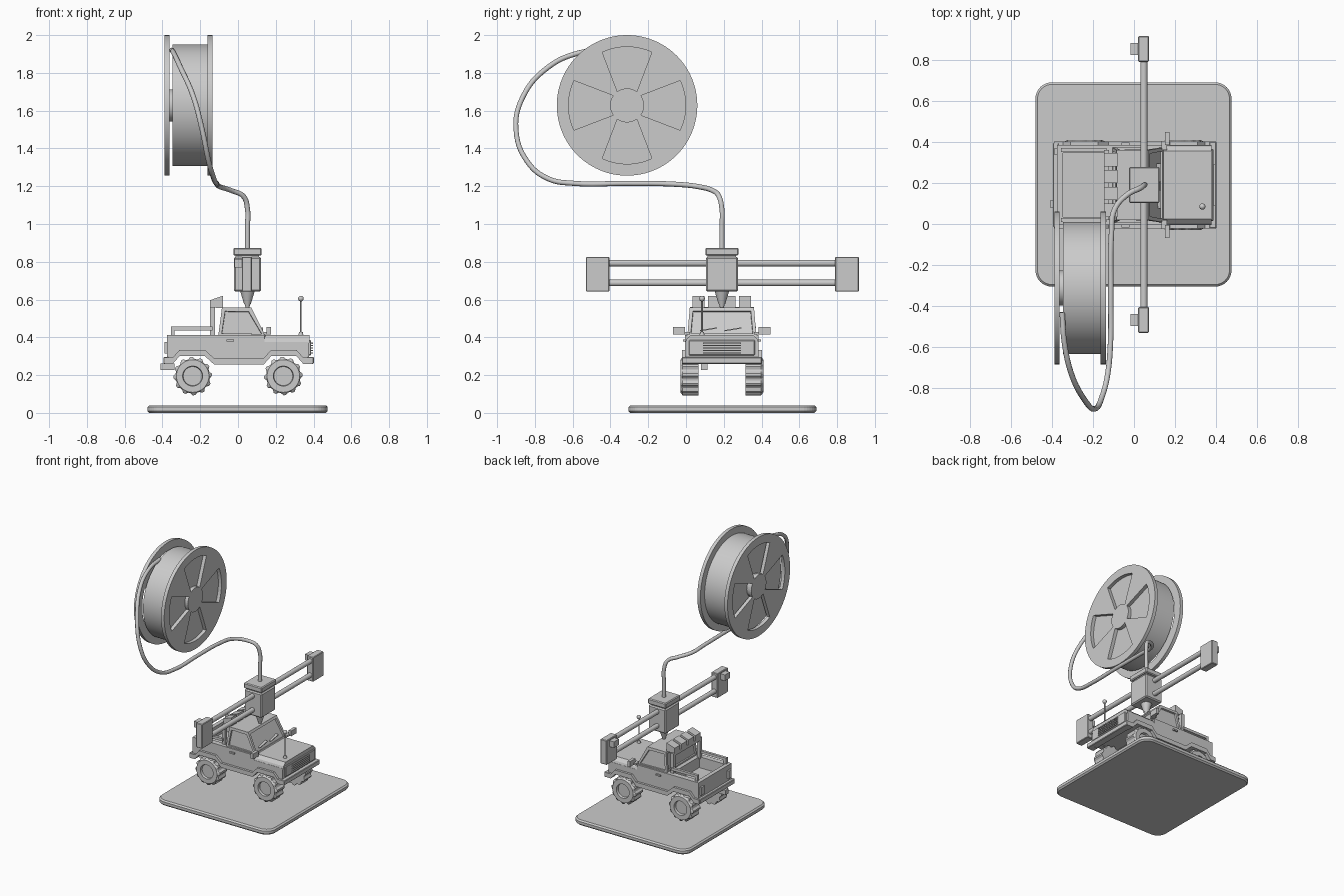
import bpy, bmesh, math
from mathutils import Matrix, Vector

if "Cube" in bpy.data.objects:
    bpy.data.objects.remove(bpy.data.objects["Cube"])

CY = 0.19  # truck and print head centre line


def finish(name, bm, bevel=0, smooth=False, segments=1):
    bmesh.ops.recalc_face_normals(bm, faces=bm.faces)
    if bevel:
        edges = [e for e in bm.edges if e.calc_face_angle(0) > 0.6]
        bmesh.ops.bevel(bm, geom=edges, offset=bevel, segments=segments, affect='EDGES', profile=0.5)
    me = bpy.data.meshes.new(name)
    bm.to_mesh(me)
    bm.free()
    ob = bpy.data.objects.new(name, me)
    bpy.context.collection.objects.link(ob)
    if smooth:
        bpy.ops.object.select_all(action='DESELECT')
        bpy.context.view_layer.objects.active = ob
        ob.select_set(True)
        bpy.ops.object.shade_smooth_by_angle(angle=math.radians(35))
    return ob


def box(name, x0, x1, y0, y1, z0, z1, bevel=0):
    bm = bmesh.new()
    m = Matrix.Translation(((x0 + x1) / 2, (y0 + y1) / 2, (z0 + z1) / 2))
    bmesh.ops.create_cube(bm, size=1, matrix=m @ Matrix.Diagonal((x1 - x0, y1 - y0, z1 - z0, 1)))
    return finish(name, bm, bevel)


def rod(name, centre, r1, r2, length, axis='Z', sides=32):
    rot = {'X': Matrix.Rotation(math.pi / 2, 4, 'Y'), 'Y': Matrix.Rotation(-math.pi / 2, 4, 'X'), 'Z': Matrix()}[axis]
    bm = bmesh.new()
    bmesh.ops.create_cone(bm, cap_ends=True, segments=sides, radius1=r1, radius2=r2, depth=length,
                          matrix=Matrix.Translation(centre) @ rot)
    return finish(name, bm, smooth=True)


def prism(name, pts, axis, a, b, bevel=0):
    """Extrude a 2D outline along an axis from a to b."""
    place = {'X': lambda u, v, w: (w, u, v), 'Y': lambda u, v, w: (u, w, v), 'Z': lambda u, v, w: (u, v, w)}[axis]
    bm = bmesh.new()
    face = bm.faces.new([bm.verts.new(place(u, v, a)) for u, v in pts])
    ext = bmesh.ops.extrude_face_region(bm, geom=[face])['geom']
    shift = Vector(place(0, 0, b - a))
    bmesh.ops.translate(bm, verts=[g for g in ext if isinstance(g, bmesh.types.BMVert)], vec=shift)
    return finish(name, bm, bevel)


def cut(ob, cutters):
    for c in cutters:
        mod = ob.modifiers.new("cut", 'BOOLEAN')
        mod.operation = 'DIFFERENCE'
        mod.solver = 'EXACT'
        mod.object = c
    deps = bpy.context.evaluated_depsgraph_get()
    me = bpy.data.meshes.new_from_object(ob.evaluated_get(deps))
    ob.modifiers.clear()
    ob.data = me
    for c in cutters:
        bpy.data.objects.remove(c)


# print bed: rounded square plate
outline = []
for cx, cy, start in ((0.395, 0.61, 0), (-0.4, 0.61, 90), (-0.4, -0.225, 180), (0.395, -0.225, 270)):
    for k in range(9):
        t = math.radians(start + k * 11.25)
        outline.append((cx + 0.08 * math.cos(t), cy + 0.08 * math.sin(t)))
prism("print_bed", outline, 'Z', 0, 0.04, bevel=0.01)

# spool flanges with four windows
SY, SZ = -0.312, 1.628
for name, x0, x1 in (("outer", -0.388, -0.362), ("inner", -0.162, -0.136)):
    flange = rod(f"spool_flange_{name}", ((x0 + x1) / 2, SY, SZ), 0.372, 0.372, x1 - x0, 'X', 96)
    cutters = []
    for q in range(4):
        arc = [(0.31, a) for a in range(-25, 26, 5)] + [(0.09, a) for a in range(35, -36, -10)]
        pts = []
        for r, a in arc:
            t = math.radians(a + q * 90)
            pts.append((SY + r * math.cos(t), SZ + r * math.sin(t)))
        cutters.append(prism("window_cutter", pts, 'X', x0 - 0.02, x1 + 0.02))
    cut(flange, cutters)
rod("spool_core", (-0.262, SY, SZ), 0.085, 0.085, 0.22, 'X', 48)
rod("filament_drum", (-0.2545, SY, SZ), 0.322, 0.322, 0.185, 'X', 96)

# loose filament strand from the drum to the print head
path = [(0.05, 0.19, 0.86), (0.05, 0.19, 0.98), (0.05, 0.19, 1.08), (0.03, 0.175, 1.145), (-0.03, 0.145, 1.175),
        (-0.095, 0.07, 1.197), (-0.11, -0.05, 1.21), (-0.113, -0.32, 1.215), (-0.115, -0.59, 1.215),
        (-0.128, -0.73, 1.24), (-0.155, -0.84, 1.33), (-0.19, -0.9, 1.5), (-0.235, -0.865, 1.67),
        (-0.305, -0.73, 1.83), (-0.34, -0.57, 1.905), (-0.35, -0.43, 1.92)]
cu = bpy.data.curves.new("filament_strand", 'CURVE')
cu.dimensions = '3D'
cu.bevel_depth = 0.0135
cu.bevel_resolution = 3
cu.use_fill_caps = True
sp = cu.splines.new('BEZIER')
sp.resolution_u = 6
sp.bezier_points.add(len(path) - 1)
for p, co in zip(sp.bezier_points, path):
    p.co = co
    p.handle_left_type = p.handle_right_type = 'AUTO'
bpy.context.collection.objects.link(bpy.data.objects.new("filament_strand", cu))

# gantry and print head
for z in (0.688, 0.793):
    rod("gantry_rod", (0.048, CY, z), 0.0175, 0.0175, 1.25, 'Y', 24)
for y0, y1 in ((-0.53, -0.405), (0.79, 0.915)):
    box("gantry_end_block", 0.02, 0.073, y0, y1, 0.642, 0.826, 0.004)
    box("gantry_motor_tab", -0.018, 0.022, y0 + 0.033, y1 - 0.033, 0.77, 0.815)
box("print_head", -0.022, 0.122, 0.105, 0.275, 0.642, 0.826, 0.008)
box("print_head_neck", -0.012, 0.112, 0.115, 0.265, 0.82, 0.84)
box("print_head_cap", -0.025, 0.125, 0.102, 0.278, 0.833, 0.874, 0.006)
rod("nozzle_cone", (0.05, CY, 0.61), 0.018, 0.038, 0.066)
rod("nozzle_tip", (0.05, CY, 0.566), 0.009, 0.016, 0.026)

# truck lower body with wheel arches and hollow load bed
low = [(-0.375, 0.265), (-0.345, 0.265), (-0.31, 0.305), (-0.175, 0.305), (-0.125, 0.26),
       (0.135, 0.26), (0.175, 0.305), (0.31, 0.305), (0.345, 0.265), (0.375, 0.265)]
body = prism("truck_body", low + [(0.375, 0.375), (0.14, 0.375), (0.14, 0.412), (-0.375, 0.412)],
             'Y', CY - 0.195, CY + 0.195)
cut(body, [box("bed_cutter", -0.345, -0.135, CY - 0.155, CY + 0.155, 0.33, 0.5)])

# hood with chamfered sides
prism("hood", [(CY - 0.195, 0.37), (CY + 0.195, 0.37), (CY + 0.188, 0.39), (CY + 0.165, 0.412),
               (CY - 0.165, 0.412), (CY - 0.188, 0.39)], 'X', 0.135, 0.378)

# side trim following the arches
trim = [(-0.39, 0.26), *[(x, z - 0.005) for x, z in low[1:-1]], (0.395, 0.26)]
for s in (-1, 1):
    prism("wheel_arch_trim", trim + [(x, z + 0.033) for x, z in reversed(trim)], 'Y', CY + s * 0.17, CY + s * 0.212)

# cab with recessed windows
bm = bmesh.new()
lo = [bm.verts.new(c) for c in ((-0.105, CY - 0.183, 0.405), (0.147, CY - 0.183, 0.405),
                                (0.147, CY + 0.183, 0.405), (-0.105, CY + 0.183, 0.405))]
hi = [bm.verts.new(c) for c in ((-0.085, CY - 0.17, 0.557), (0.07, CY - 0.17, 0.557),
                                (0.07, CY + 0.17, 0.557), (-0.085, CY + 0.17, 0.557))]
bm.faces.new(lo[::-1])
bm.faces.new(hi)
sides = [bm.faces.new((lo[i], lo[(i + 1) % 4], hi[(i + 1) % 4], hi[i])) for i in range(4)]
bmesh.ops.recalc_face_normals(bm, faces=bm.faces)
bmesh.ops.inset_individual(bm, faces=sides, thickness=0.025)
bmesh.ops.inset_individual(bm, faces=sides, thickness=0.002, depth=-0.012)
finish("cab", bm)

# front: grille, bumper, wipers, antenna
box("grille_panel", 0.37, 0.387, CY - 0.175, CY + 0.175, 0.305, 0.385, 0.004)
for i in range(5):
    box("grille_bar", 0.385, 0.396, CY - 0.1, CY + 0.1, 0.314 + i * 0.013, 0.321 + i * 0.013)
box("front_bumper", 0.365, 0.402, CY - 0.212, CY + 0.212, 0.26, 0.295, 0.004)
for y in (0.12, 0.25):
    prism("wiper", [(y - 0.045, 0.432), (y + 0.045, 0.447), (y + 0.045, 0.453), (y - 0.045, 0.438)], 'X', 0.105, 0.132)
rod("antenna_base", (0.333, 0.085, 0.418), 0.014, 0.01, 0.018, sides=16)
rod("antenna_mast", (0.333, 0.085, 0.51), 0.0045, 0.0045, 0.19, sides=10)
bm = bmesh.new()
bmesh.ops.create_uvsphere(bm, u_segments=16, v_segments=10, radius=0.015, matrix=Matrix.Translation((0.333, 0.085, 0.605)))
finish("antenna_ball", bm, smooth=True)

# rear: bumper and exhaust
box("rear_bumper", -0.395, -0.365, CY - 0.205, CY + 0.205, 0.26, 0.295, 0.004)
box("exhaust", -0.41, -0.335, 0.08, 0.115, 0.226, 0.262)

# mirrored side parts: mirrors, handles, bed rails, roll bar posts, tail lights
for s in (-1, 1):
    def side(name, x0, x1, a, b, z0, z1):
        ya, yb = sorted((CY + s * a, CY + s * b))
        box(name, x0, x1, ya, yb, z0, z1)
    side("mirror_arm", 0.135, 0.16, 0.17, 0.215, 0.415, 0.428)
    side("mirror", 0.152, 0.174, 0.195, 0.258, 0.415, 0.455)
    side("door_handle", -0.06, -0.022, 0.19, 0.206, 0.378, 0.389)
    side("bed_rail", -0.355, -0.135, 0.16, 0.18, 0.437, 0.457)
    side("bed_rail_post", -0.355, -0.335, 0.16, 0.18, 0.405, 0.44)
    side("roll_bar_post", -0.147, -0.122, 0.145, 0.17, 0.4, 0.56)
    side("tail_light", -0.388, -0.37, 0.145, 0.18, 0.315, 0.375)
box("roll_bar_top", -0.147, -0.122, CY - 0.17, CY + 0.17, 0.538, 0.56)
for i in range(4):
    y = CY + (i - 1.5) * 0.082
    prism("roof_light", [(-0.147, 0.558), (-0.08, 0.555), (-0.08, 0.62), (-0.147, 0.597)], 'Y', y - 0.032, y + 0.032)


# wheels: twelve tread lugs, recessed hub
def wheel(name, x, y, s):
    rings = [(0.05, 0.03), (0.053, 0.048), (0.086, 0.048), (None, 0.036), (None, -0.048), (0.05, -0.048)]
    n = 48
    bm = bmesh.new()
    loops = []
    for r, w in rings:
        loop = []
        for i in range(n):
            t = 2 * math.pi * i / n
            rr = r or (0.102 if i % 4 < 2 else 0.091)
            loop.append(bm.verts.new((x + rr * math.cos(t), y + s * w, 0.195 + rr * math.sin(t))))
        loops.append(loop)
    for a, b in zip(loops, loops[1:]):
        for i in range(n):
            bm.faces.new((a[i], a[(i + 1) % n], b[(i + 1) % n], b[i]))
    bm.faces.new(loops[0])
    bm.faces.new(loops[-1])
    finish(name, bm)


for x in (-0.24, 0.24):
    for s in (-1, 1):
        wheel("wheel", x, CY + s * 0.172, s)
